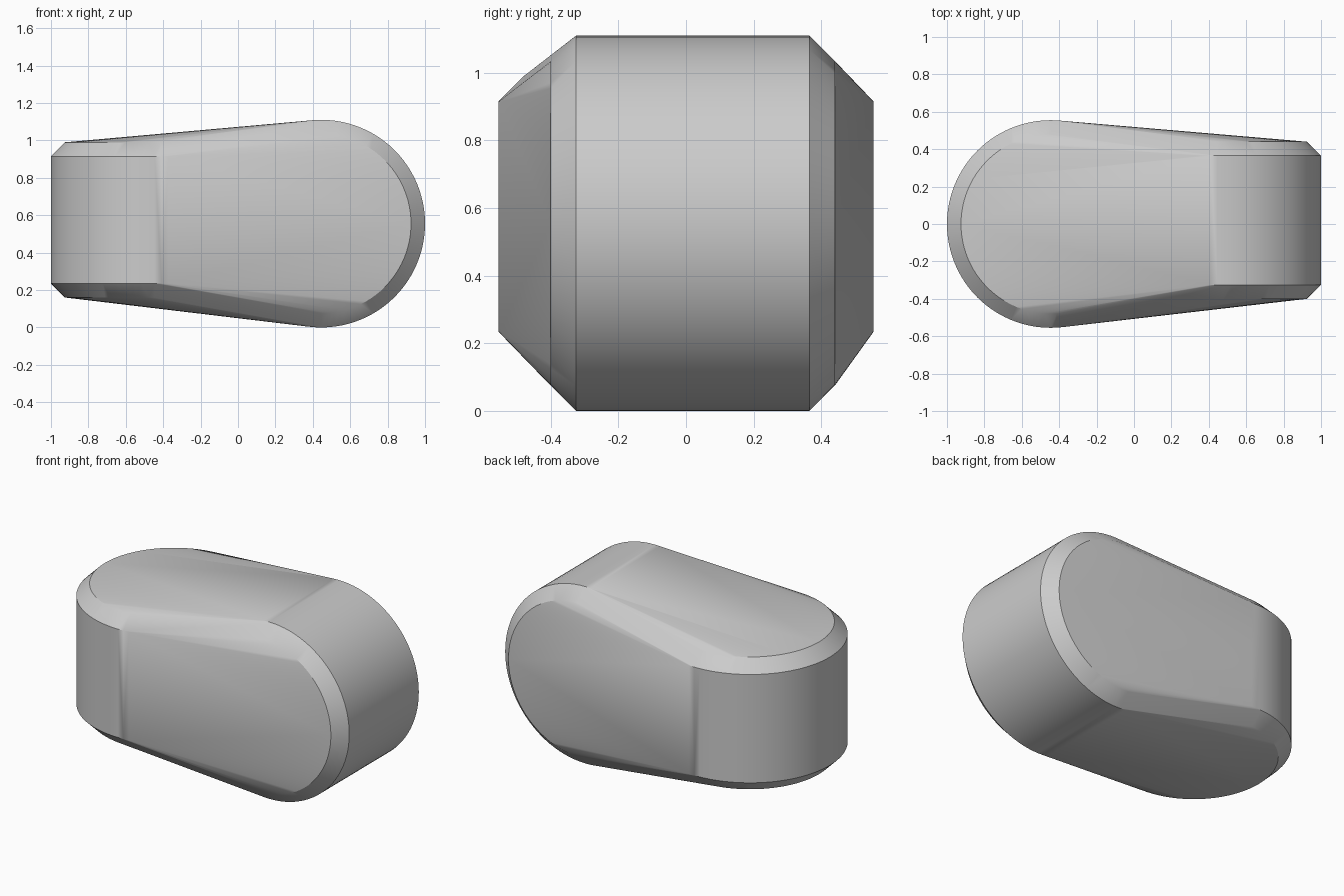
import bpy
import bmesh
import math
from mathutils import Matrix

cube = bpy.data.objects.get("Cube")
if cube:
    bpy.data.objects.remove(cube, do_unlink=True)

RADIUS = 0.555
CHAMFER = 0.075
OFFSET = 1 - RADIUS
SEGMENTS = 96


def add_chamfered_drum(bm, placement, low, high):
    """Rings of a chamfered drum whose axis is the local z."""
    inner = RADIUS - CHAMFER
    rings = ((inner, low), (RADIUS, low + CHAMFER),
             (RADIUS, high - CHAMFER), (inner, high))
    for radius, height in rings:
        bmesh.ops.create_circle(
            bm, segments=SEGMENTS, radius=radius,
            matrix=placement @ Matrix.Translation((0, 0, height)))


bm = bmesh.new()

# Upright drum at the right end
add_chamfered_drum(bm, Matrix.Translation((-OFFSET, 0, 0)), 0.16, 0.99)

# Drum lying front to back at the left end
lying = (Matrix.Translation((OFFSET, 0, RADIUS))
         @ Matrix.Rotation(math.radians(-90), 4, "X"))
add_chamfered_drum(bm, lying, -0.40, 0.44)

# Tight skin stretched around both drums
bmesh.ops.delete(bm, geom=bm.edges[:], context="EDGES_FACES") if not bm.verts else None
hull = bmesh.ops.convex_hull(bm, input=bm.verts[:], use_existing_faces=False)
spare = {g for g in hull["geom_interior"] + hull["geom_unused"]
         if isinstance(g, bmesh.types.BMVert)}
bmesh.ops.delete(bm, geom=list(spare), context="VERTS")
wires = [e for e in bm.edges if not e.link_faces]
bmesh.ops.delete(bm, geom=wires, context="EDGES")
bmesh.ops.dissolve_limit(bm, angle_limit=math.radians(0.1),
                         verts=bm.verts[:], edges=bm.edges[:])
bmesh.ops.recalc_face_normals(bm, faces=bm.faces[:])

mesh = bpy.data.meshes.new("twisted_capsule_body")
bm.to_mesh(mesh)
bm.free()
body = bpy.data.objects.new("twisted_capsule_body", mesh)
bpy.context.collection.objects.link(body)

# Smooth walls with crisp chamfers
bpy.ops.object.select_all(action="DESELECT")
body.select_set(True)
bpy.context.view_layer.objects.active = body
bpy.ops.object.shade_smooth_by_angle(angle=math.radians(30))
